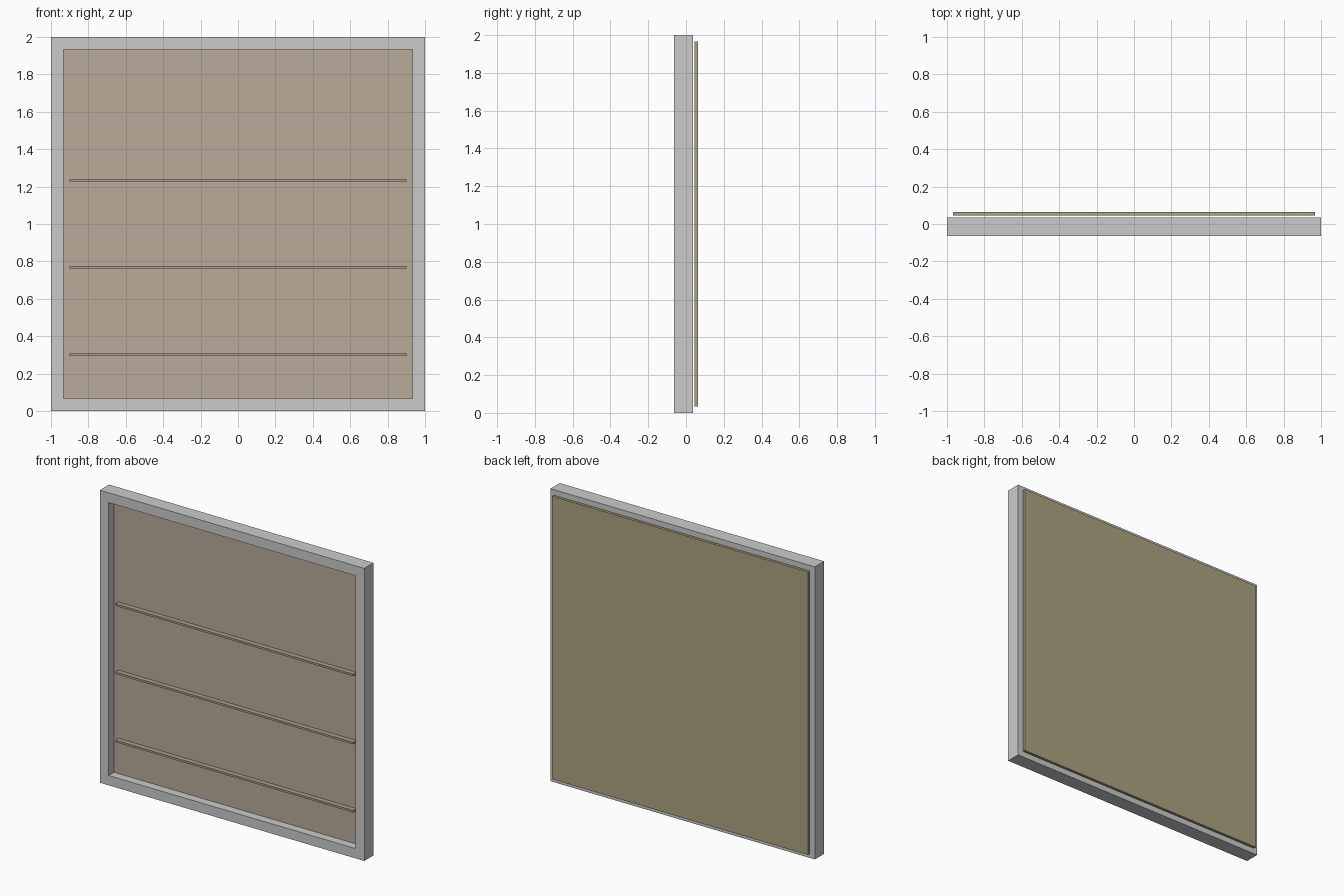
import bpy, bmesh

if "Cube" in bpy.data.objects:
    bpy.data.objects.remove(bpy.data.objects["Cube"])


def material(name, rgb):
    m = bpy.data.materials.new(name)
    m.diffuse_color = (*rgb, 1)
    m.use_nodes = True
    m.node_tree.nodes["Principled BSDF"].inputs["Base Color"].default_value = m.diffuse_color
    return m


def finish(name, bm, mat=None):
    bmesh.ops.recalc_face_normals(bm, faces=bm.faces)
    me = bpy.data.meshes.new(name)
    bm.to_mesh(me)
    bm.free()
    ob = bpy.data.objects.new(name, me)
    bpy.context.collection.objects.link(ob)
    if mat:
        me.materials.append(mat)
    return ob


def box(name, half_w, y0, y1, z0, z1, mat=None):
    bm = bmesh.new()
    bmesh.ops.create_cube(bm, size=1)
    for v in bm.verts:
        v.co = (v.co.x * 2 * half_w,
                y1 if v.co.y > 0 else y0,
                z1 if v.co.z > 0 else z0)
    return finish(name, bm, mat)


BROWN = material("panel_brown", (0.48, 0.41, 0.32))
OLIVE = material("backing_olive", (0.42, 0.37, 0.22))
RAIL = material("rail_brown", (0.42, 0.34, 0.27))

# Rectangular frame: a square section swept around the four mitred corners
W, Y0, Y1 = 0.067, -0.064, 0.036
bm = bmesh.new()
rings = []
for sx, sz in ((-1, -1), (1, -1), (1, 1), (-1, 1)):
    rings.append([bm.verts.new((sx * r, y, 1 + sz * r))
                  for r, y in ((1, Y0), (1, Y1), (1 - W, Y1), (1 - W, Y0))])
for i in range(4):
    a, b = rings[i], rings[(i + 1) % 4]
    for j in range(4):
        k = (j + 1) % 4
        bm.faces.new((a[j], a[k], b[k], b[j]))
finish("frame", bm)

# Panel set inside the frame and the backing sheet behind it
box("inset_panel", 1 - W, -0.006, 0.014, W, 2 - W, BROWN)
box("backing_sheet", 0.967, 0.045, 0.064, 0.033, 1.967, OLIVE)

# Thin horizontal rails on the panel front
for i, z in enumerate((0.302, 0.768, 1.234)):
    box(f"rail_{i + 1}", 0.9, -0.040, -0.006, z - 0.007, z + 0.007, RAIL)
